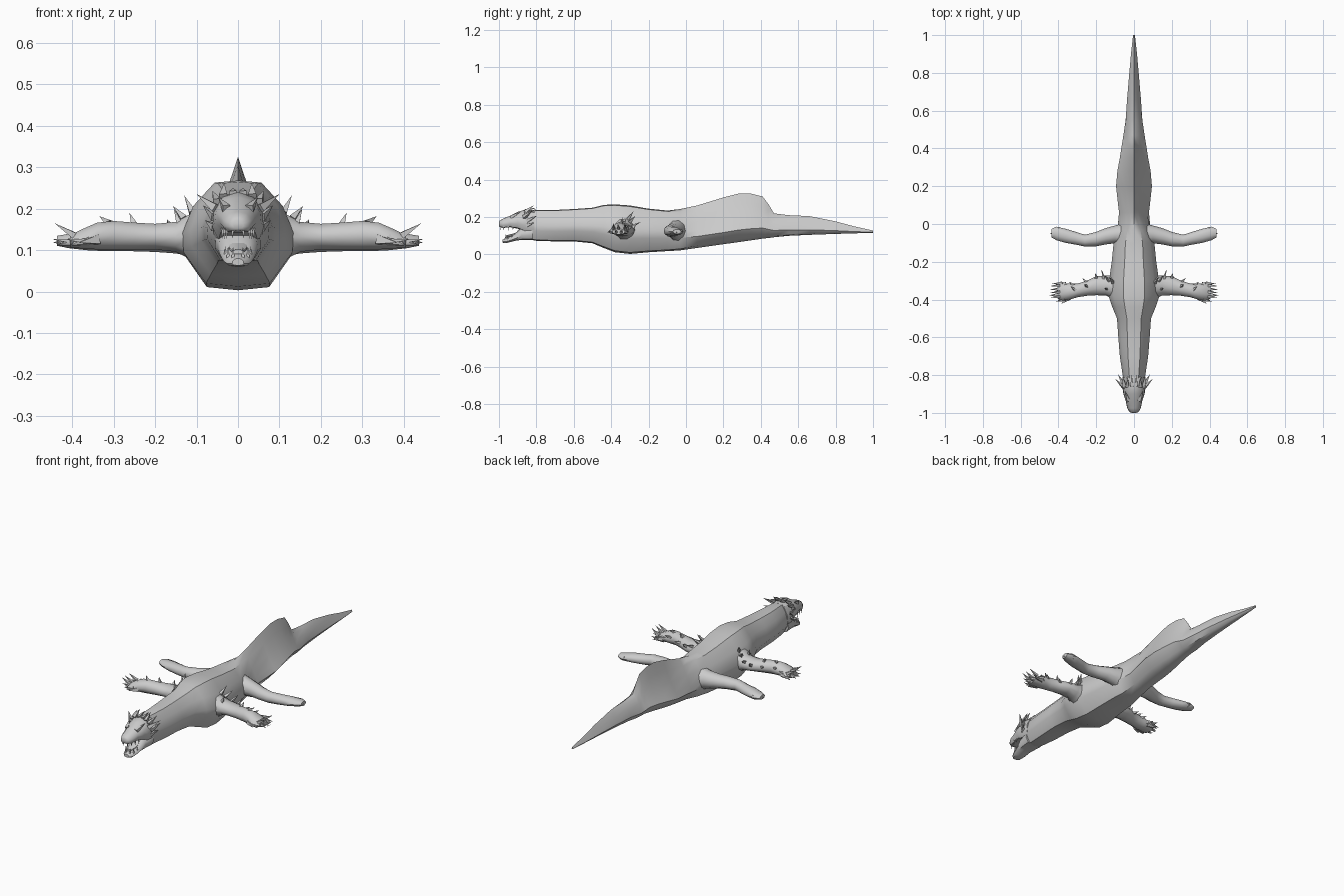
import bpy, bmesh, math
from mathutils import Vector

skin = bpy.data.materials.new("grey_skin")
skin.diffuse_color = (0.6, 0.6, 0.6, 1)


def finish(name, bm, angle=40):
    bmesh.ops.recalc_face_normals(bm, faces=bm.faces)
    me = bpy.data.meshes.new(name)
    bm.to_mesh(me)
    bm.free()
    me.materials.append(skin)
    ob = bpy.data.objects.new(name, me)
    bpy.context.collection.objects.link(ob)
    bpy.ops.object.select_all(action='DESELECT')
    ob.select_set(True)
    bpy.context.view_layer.objects.active = ob
    bpy.ops.object.shade_smooth_by_angle(angle=math.radians(angle))
    return ob


def loft(bm, rings):
    vs = [[bm.verts.new(p) for p in r] for r in rings]
    n = len(vs[0])
    for a, b in zip(vs, vs[1:]):
        for i in range(n):
            j = (i + 1) % n
            bm.faces.new((a[i], a[j], b[j], b[i]))
    bm.faces.new(vs[0])
    bm.faces.new(vs[-1])


def section(y, hw, z0, z1, half):
    """Closed ring across the body from a normalised half profile."""
    right = [(u * hw, y, z0 + v * (z1 - z0)) for u, v in half]
    left = [(-x, y, z) for x, y, z in right[-2:0:-1]]
    return right + left


def spike(bm, base, tip, r, sides=4):
    base, tip = Vector(base), Vector(tip)
    d = (tip - base).normalized()
    a = d.orthogonal().normalized()
    b = d.cross(a)
    ring = [bm.verts.new(base + r * (a * math.cos(t) + b * math.sin(t)))
            for t in (2 * math.pi * i / sides for i in range(sides))]
    top = bm.verts.new(tip)
    for i in range(sides):
        bm.faces.new((ring[i], ring[(i + 1) % sides], top))
    bm.faces.new(ring)


# Body, neck and ridged tail: y, half width, bottom, top, ridge amount
ROUND = [(0, 0), (.57, .03), (.97, .32), (1, .5), (.8, .76), (.42, .98), (0, 1)]
RIDGE = [(0, 0), (.55, .06), (1, .25), (.8, .36), (.48, .56), (.22, .78), (0, 1)]
BODY = [(-.86, .045, .085, .225, 0), (-.8, .06, .073, .238, 0), (-.7, .075, .07, .238, 0),
        (-.6, .083, .07, .243, 0), (-.5, .09, .06, .25, 0), (-.44, .115, .035, .265, 0),
        (-.38, .135, .012, .268, 0), (-.3, .132, .003, .262, 0), (-.2, .118, .012, .245, 0),
        (-.1, .108, .018, .235, 0), (-.03, .09, .022, .243, .2), (.06, .08, .035, .262, .7),
        (.2, .095, .055, .305, 1), (.28, .088, .066, .325, 1), (.35, .075, .076, .325, 1),
        (.41, .066, .085, .31, 1), (.44, .061, .088, .27, .9), (.47, .057, .092, .22, .5),
        (.55, .045, .1, .21, .4), (.66, .037, .105, .205, .7), (.8, .025, .11, .177, .8),
        (.9, .016, .113, .15, .8), (1, .005, .116, .128, .8)]
bm = bmesh.new()
loft(bm, [section(y, w, a, b, [(p[0] + (q[0] - p[0]) * r, p[1] + (q[1] - p[1]) * r)
                              for p, q in zip(ROUND, RIDGE)])
          for y, w, a, b, r in BODY])
finish("body_and_tail", bm)

# Head: skull with upper jaw, then lower jaw
OVAL = [(0, 0), (.75, .05), (1, .3), (.95, .6), (.6, .9), (0, 1)]
UPPER = [(-.81, .06, .1, .238), (-.86, .062, .12, .24), (-.9, .056, .138, .228),
         (-.94, .043, .146, .207), (-.975, .036, .142, .193), (-.995, .024, .146, .182),
         (-1, .012, .152, .173)]
LOWER = [(-.82, .056, .078, .17), (-.88, .048, .078, .15), (-.91, .042, .074, .115),
         (-.94, .036, .066, .097), (-.965, .028, .06, .087), (-.98, .014, .063, .08)]
for name, rows in (("upper_head", UPPER), ("lower_jaw", LOWER)):
    bm = bmesh.new()
    loft(bm, [section(*row, OVAL) for row in rows])
    finish(name, bm)

# Tongue and mirrored teeth
bm = bmesh.new()
loft(bm, [section(y, w, z, z + .012, OVAL) for y, w, z in
          ((-.88, .024, .115), (-.93, .022, .098), (-.962, .012, .09))])
finish("tongue", bm)
bm = bmesh.new()
for s in (-1, 1):
    for x, y in ((.013, -.99), (.027, -.975), (.032, -.95), (.037, -.925)):
        spike(bm, (s * x, y, .153), (s * x, y, .127), .006)
    for x, y in ((.012, -.966), (.024, -.952), (.031, -.93)):
        spike(bm, (s * x, y, .08), (s * x, y, .11), .006)
finish("teeth", bm)

# Crown of horns, brows and cheek spikes
bm = bmesh.new()
for s in (-1, 1):
    for base, tip, r in [((.012, -.86, .235), (.012, -.8, .25), .012),
                         ((.035, -.86, .228), (.033, -.815, .262), .014),
                         ((.05, -.86, .215), (.062, -.8, .243), .014),
                         ((.052, -.865, .2), (.1, -.82, .235), .014),
                         ((.055, -.85, .18), (.085, -.795, .208), .014),
                         ((.055, -.85, .155), (.08, -.81, .172), .013),
                         ((.028, -.935, .2), (.048, -.885, .228), .013)]:
        spike(bm, (s * base[0], *base[1:]), (s * tip[0], *tip[1:]), r)
finish("head_spikes", bm)

# Limbs swept sideways: x, centre y, half depth, bottom, top
ARM = [(.06, -.335, .075, .05, .215), (.115, -.335, .06, .075, .19), (.15, -.325, .053, .094, .17),
       (.2, -.327, .05, .1, .165), (.25, -.34, .04, .1, .168), (.3, -.352, .036, .1, .172),
       (.34, -.357, .043, .1, .168), (.38, -.36, .045, .103, .15), (.405, -.36, .034, .106, .137)]
LEG = [(.05, -.055, .06, .06, .19), (.1, -.055, .047, .08, .175), (.15, -.065, .043, .09, .166),
       (.2, -.08, .038, .094, .16), (.26, -.088, .031, .096, .155), (.31, -.075, .034, .096, .15),
       (.36, -.063, .037, .098, .147), (.41, -.05, .036, .104, .14), (.437, -.048, .022, .11, .135)]
SIDES = 10
for label, rows in (("front_leg", ARM), ("hind_leg", LEG)):
    for side, s in (("left", -1), ("right", 1)):
        bm = bmesh.new()
        loft(bm, [[(s * x, y + d * math.cos(t), (a + b) / 2 + (b - a) / 2 * math.sin(t))
                   for t in (2 * math.pi * i / SIDES for i in range(SIDES))]
                  for x, y, d, a, b in rows])
        finish(f"{side}_{label}", bm, 50)

# Toes with curved claws, and spikes along the front legs
for side, s in (("left", -1), ("right", 1)):
    bm = bmesh.new()
    for y0, y1, x1 in ((-.325, -.312, .425), (-.347, -.345, .438),
                       (-.37, -.375, .437), (-.39, -.405, .405)):
        spike(bm, (s * .365, y0, .126), (s * x1, y1, .112), .018, 6)
        spike(bm, (s * (x1 - .035), y1, .122), (s * (x1 + .012), y1 - .005, .126), .008)
    for y in (-.325, -.36, -.385):
        spike(bm, (s * .395, y, .135), (s * .443, y - .004, .165), .011)
    spike(bm, (s * .34, -.39, .125), (s * .385, -.422, .118), .016)
    spike(bm, (s * .35, -.33, .13), (s * .39, -.302, .14), .016)
    finish(f"{side}_front_claws", bm)
    bm = bmesh.new()
    for base, tip in [((.11, -.31, .19), (.13, -.28, .232)), ((.13, -.3, .175), (.158, -.27, .207)),
                      ((.14, -.345, .16), (.155, -.34, .2)), ((.16, -.29, .15), (.172, -.24, .175)),
                      ((.2, -.285, .145), (.205, -.26, .165)), ((.25, -.33, .16), (.262, -.32, .19)),
                      ((.25, -.31, .14), (.275, -.285, .15)), ((.31, -.35, .165), (.335, -.33, .182)),
                      ((.32, -.325, .145), (.345, -.305, .158))]:
        spike(bm, (s * base[0], *base[1:]), (s * tip[0], *tip[1:]), .011)
    finish(f"{side}_leg_spikes", bm)
    # Hind foot toes
    bm = bmesh.new()
    for y, x in ((-.03, .435), (-.05, .447), (-.072, .435)):
        spike(bm, (s * .395, y, .122), (s * x, y, .118), .015, 6)
    finish(f"{side}_hind_toes", bm)
